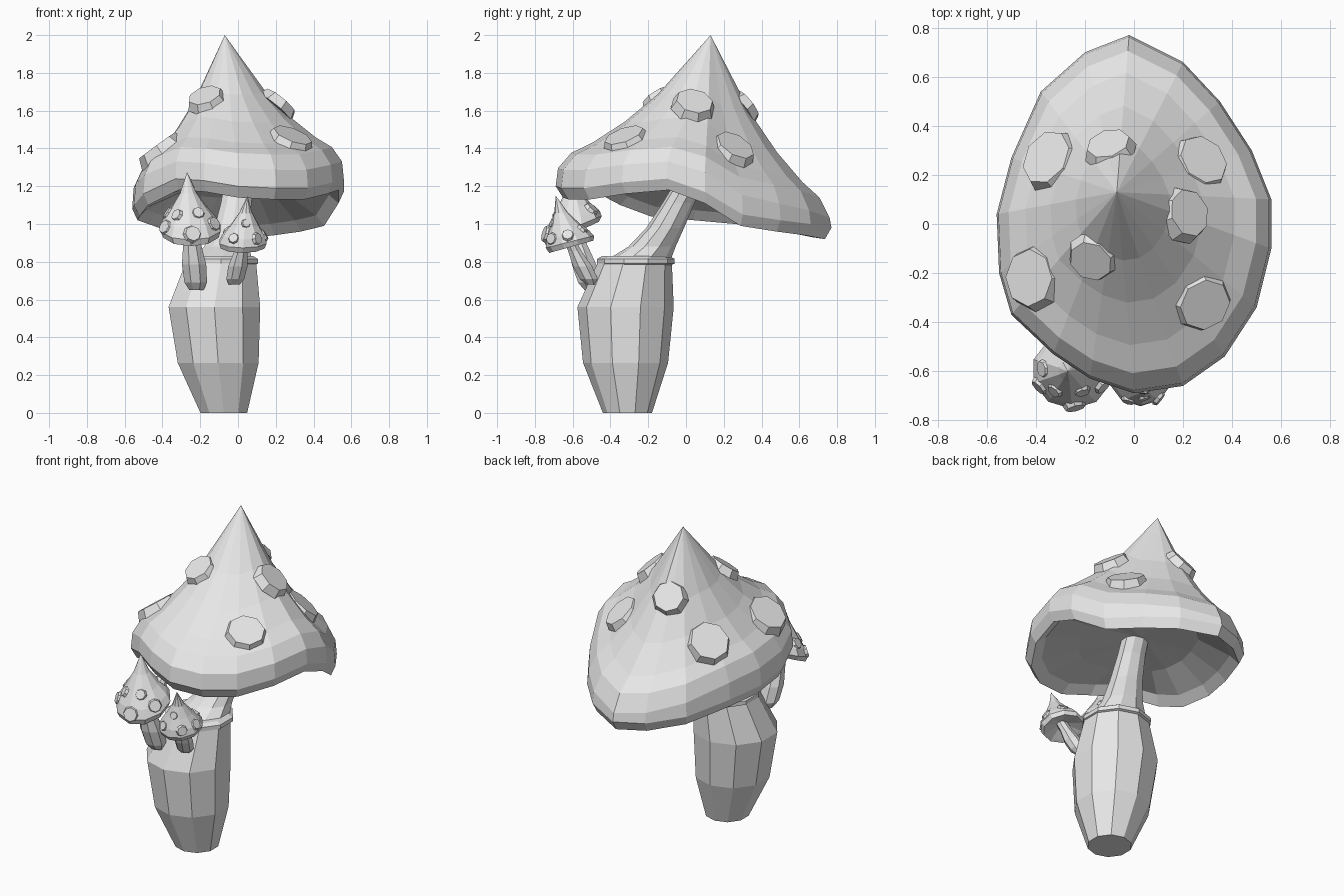
import bpy
import bmesh
from math import sin, cos, pi, radians
from mathutils import Vector, Matrix
from mathutils.bvhtree import BVHTree

cube = bpy.data.objects.get("Cube")
if cube:
    bpy.data.objects.remove(cube, do_unlink=True)

grey = bpy.data.materials.new("plain grey")
grey.use_nodes = True
grey.diffuse_color = (0.8, 0.8, 0.8, 1)
grey.node_tree.nodes["Principled BSDF"].inputs["Base Color"].default_value = grey.diffuse_color


def finish(name, bm):
    """Turn a bmesh into a flat shaded object and return its surface tree."""
    bmesh.ops.recalc_face_normals(bm, faces=bm.faces[:])
    mesh = bpy.data.meshes.new(name)
    bm.to_mesh(mesh)
    mesh.materials.append(grey)
    tree = BVHTree.FromBMesh(bm)
    bm.free()
    bpy.context.collection.objects.link(bpy.data.objects.new(name, mesh))
    return tree


def loft(name, rings):
    """Skin a list of rings; a ring of one point closes to a tip."""
    bm = bmesh.new()
    rows = [[bm.verts.new(p) for p in ring] for ring in rings]
    for low, high in zip(rows, rows[1:]):
        count = max(len(low), len(high))
        for i in range(count):
            j = (i + 1) % count
            corners = []
            for v in (low[i % len(low)], low[j % len(low)],
                      high[j % len(high)], high[i % len(high)]):
                if v not in corners:
                    corners.append(v)
            bm.faces.new(corners)
    for end in (rows[0], rows[-1]):
        if len(end) > 2:
            bm.faces.new(end)
    return finish(name, bm)


def circle(x, y, z, r, sides=10, tilt=0.0):
    """Ring of points; tilt raises its back and lowers its front."""
    turn = Matrix.Rotation(radians(tilt), 3, 'X')
    centre = Vector((x, y, z))
    return [centre + turn @ Vector((r * cos(a), r * sin(a), 0))
            for a in (2 * pi * (i + 0.5) / sides for i in range(sides))]


def wart(name, tree, origin, target, radius, raise_up=0.25):
    """Low eight-sided disc lying on the surface hit by a ray."""
    origin, target = Vector(origin), Vector(target)
    hit, normal, _, _ = tree.ray_cast(origin, (target - origin).normalized())
    if hit is None:
        return
    if normal.dot(origin - hit) < 0:
        normal.negate()
    normal = (normal + Vector((0, 0, raise_up))).normalized()
    place = Matrix.Translation(hit) @ normal.to_track_quat('Z', 'Y').to_matrix().to_4x4()
    bm = bmesh.new()
    bmesh.ops.create_cone(bm, cap_ends=True, segments=8, radius1=radius * 1.1,
                          radius2=radius * 0.9, depth=radius * 0.5, matrix=place)
    finish(name, bm)


# Main cap: wavy egg-shaped rim swept up to an off-centre tip
rim = [Vector(p) for p in (
    (.56, -.1, 1.24), (.56, .1, 1.17), (.48, .3, 1.05), (.35, .5, 1.02),
    (.2, .66, 1), (-.02, .77, .98), (-.2, .7, .99), (-.38, .54, 1.02),
    (-.5, .27, 1.06), (-.56, .04, 1.08), (-.55, -.2, 1.1), (-.5, -.37, 1.16),
    (-.33, -.53, 1.24), (-.18, -.63, 1.23), (0, -.69, 1.2), (.2, -.66, 1.19),
    (.37, -.54, 1.19), (.5, -.34, 1.22))]
tip = Vector((-.07, .13, 2))
hollow = Vector((0, .08, 1.19))


def upper_ring(spread, height):
    ring = []
    for p in rim:
        q = tip.lerp(p, spread)
        lip = height - 0.09 * max(p.y, 0) * spread * (1.1 - p.z) / 0.12 if height else 0
        q.z = p.z + (tip.z - p.z) * max(lip, 0.03 if height else 0)
        ring.append(q)
    return ring


def under_ring(spread, drop, rise):
    ring = []
    for p in rim:
        q = hollow.lerp(p, spread)
        q.z = (p.z - drop) * (1 - rise) + hollow.z * rise
        ring.append(q)
    return ring


cap = loft("cap", [
    [hollow], under_ring(.55, 0, .75), under_ring(.86, .02, .1), under_ring(.95, .06, 0),
    upper_ring(1, 0), upper_ring(.985, .12), upper_ring(.9, .22), upper_ring(.76, .29),
    upper_ring(.55, .43), upper_ring(.34, .61), upper_ring(.13, .85), [tip]])

# Warts on the main cap
for x, y, size in ((-.17, -.14, .1), (.21, .04, .11), (.28, -.32, .12), (-.41, -.22, .13),
                   (.27, .25, .12), (-.34, .26, .13), (-.1, .31, .1)):
    wart("cap_wart", cap, (x, y, 3), (x, y, 0), size)

# Stalk: swollen foot, collar and bent neck
loft("stalk_foot", [circle(-.075, -.31, 0, .13), circle(-.105, -.32, .265, .225),
                    circle(-.125, -.32, .56, .255), circle(-.09, -.27, .8, .195)])
loft("stalk_collar", [circle(-.09, -.265, z, r) for z, r in
                      ((.78, .18), (.79, .205), (.815, .205), (.83, .18))])
loft("stalk_neck", [circle(-.09, -.26, .8, .175), circle(-.06, -.18, .88, .125),
                    circle(-.03, -.11, .98, .1), circle(-.01, -.04, 1.11, .085),
                    circle(.01, .04, 1.25, .08)])


def small_mushroom(side, centre, peak, radius, tilt, foot, warts):
    """Young mushroom leaning out of the foot of the stalk."""
    centre, peak, foot = Vector(centre), Vector(peak), Vector(foot)

    def ring(along, size):
        return circle(*centre.lerp(peak, along), radius * size, 10, tilt * (1 - along))

    tree = loft(side + "_small_cap", [
        [centre.lerp(peak, .12)], ring(-.02, .8), ring(-.04, .95), ring(.06, 1.03),
        ring(.2, .9), ring(.4, .6), ring(.65, .28), [peak]])
    head = centre.lerp(peak, .1)
    stem = [circle(*foot.lerp(head, t), radius * s, 8) for t, s in
            ((0, .25), (.12, .4), (.4, .43), (.75, .3), (1, .27))]
    loft(side + "_small_stem", stem)
    # Warts placed around the cap by angle and height
    for angle, along, size in warts:
        aim = centre.lerp(peak, along)
        a = radians(angle)
        lift = radius * sin(a) * sin(radians(tilt))
        aim.z += lift * (1 - along)
        out = aim + Vector((cos(a), sin(a), 0))
        wart(side + "_small_wart", tree, out, aim, radius * size, 0)


small_mushroom("right", (-.25, -.6, .96), (-.27, -.6, 1.275), .162, 24, (-.22, -.5, .65),
               ((-85, .14, .28), (-130, .38, .2), (-60, .42, .2), (-155, .15, .24),
                (-25, .2, .24), (175, .3, .22), (60, .25, .25), (115, .2, .25)))
small_mushroom("left", (.025, -.61, .89), (.05, -.69, 1.15), .128, 15, (-.02, -.5, .68),
               ((-50, .2, .25), (-120, .22, .22), (-85, .5, .18), (0, .2, .25),
                (60, .25, .24), (150, .25, .24)))
